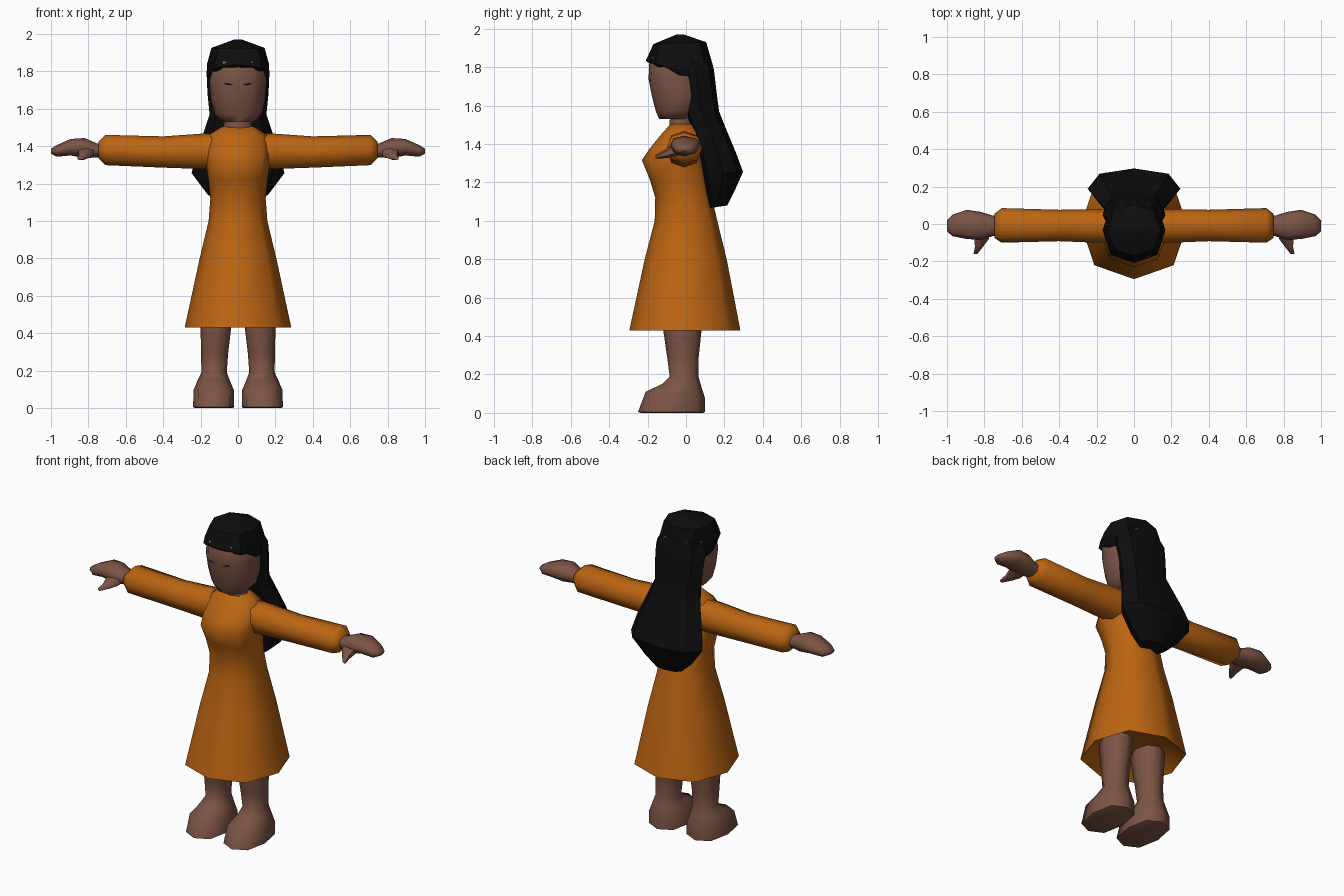
import bpy, bmesh, math
from mathutils import Vector


def material(name, rgb):
    m = bpy.data.materials.new(name)
    m.diffuse_color = (*rgb, 1)
    return m


ORANGE = material("orange_cloth", (0.50, 0.128, 0.006))
SKIN = material("brown_skin", (0.20, 0.088, 0.060))
BLACK = material("black_hair", (0.004, 0.004, 0.004))


def angles(n, boxy):
    """Unit outline with a vertex on each axis and slightly squared diagonals."""
    for i in range(n):
        a = 2 * math.pi * i / n
        k = 1 + (boxy - 1) * abs(math.sin(2 * a))
        yield math.sin(a) * k, -math.cos(a) * k


def zring(rx, front, back, zf, zb=None, cx=0, n=8, boxy=1.05):
    """Level or tilted ring: half width, front y, back y, front z, back z."""
    zb = zf if zb is None else zb
    pts = []
    for u, v in angles(n, boxy):
        t = (v + 1) / 2
        pts.append((cx + rx * u, front + (back - front) * t, zf + (zb - zf) * t))
    return pts


def xring(x, y0, y1, z0, z1, n=8, boxy=1.05):
    """Ring across the arm axis, given its y and z extents."""
    return [(x, (y0 + y1) / 2 + u * (y1 - y0) / 2, (z0 + z1) / 2 + v * (z1 - z0) / 2)
            for u, v in angles(n, boxy)]


def yring(x, y, z, rx, rz, n=6):
    return [(x + u * rx, y, z + v * rz) for u, v in angles(n, 1)]


def finish(name, bm, mat, sharp=60):
    bmesh.ops.recalc_face_normals(bm, faces=bm.faces)
    me = bpy.data.meshes.new(name)
    bm.to_mesh(me)
    bm.free()
    me.materials.append(mat)
    me.polygons.foreach_set("use_smooth", [True] * len(me.polygons))
    me.set_sharp_from_angle(angle=math.radians(sharp))
    ob = bpy.data.objects.new(name, me)
    bpy.context.collection.objects.link(ob)
    return ob


def loft(name, rings, mat, side=1, sharp=60):
    bm = bmesh.new()
    loops = [[bm.verts.new((x * side, y, z)) for x, y, z in r] for r in rings]
    n = len(loops[0])
    for a, b in zip(loops, loops[1:]):
        for i in range(n):
            j = (i + 1) % n
            bm.faces.new((a[i], a[j], b[j], b[i]))
    bm.faces.new(loops[0])
    bm.faces.new(loops[-1])
    return finish(name, bm, mat, sharp)


# Dress body, with a hollow under the hem
loft("dress", [
    zring(0.20, -0.20, 0.19, 0.50),
    zring(0.285, -0.295, 0.283, 0.43),
    zring(0.205, -0.215, 0.212, 0.80),
    zring(0.157, -0.163, 0.163, 1.00),
    zring(0.148, -0.160, 0.135, 1.12),
    zring(0.158, -0.190, 0.115, 1.22),
    zring(0.172, -0.230, 0.100, 1.315),
    zring(0.178, -0.190, 0.090, 1.375),
    zring(0.165, -0.125, 0.080, 1.455),
    zring(0.085, -0.080, 0.050, 1.505)], ORANGE)

# Neck and head
loft("neck", [
    zring(0.080, -0.090, 0.040, 1.46),
    zring(0.072, -0.080, 0.040, 1.58)], SKIN)
head = loft("head", [
    zring(0.085, -0.140, 0.020, 1.53, n=12),
    zring(0.125, -0.157, 0.080, 1.57, n=12),
    zring(0.145, -0.178, 0.110, 1.65, n=12),
    zring(0.152, -0.195, 0.120, 1.74, n=12),
    zring(0.150, -0.190, 0.120, 1.85, n=12),
    zring(0.090, -0.110, 0.070, 1.92, n=12)], SKIN)

# Hair crown with fringe
loft("hair_crown", [
    zring(0.150, -0.198, 0.120, 1.825, 1.69),
    zring(0.168, -0.210, 0.145, 1.835, 1.72),
    zring(0.166, -0.195, 0.140, 1.865, 1.81),
    zring(0.142, -0.170, 0.105, 1.92, 1.93),
    zring(0.020, -0.050, -0.010, 1.97)], BLACK, sharp=40)

# Long hair falling down the back
loft("long_hair", [
    zring(0.120, -0.050, 0.110, 1.88),
    zring(0.168, -0.055, 0.145, 1.79),
    zring(0.163, -0.022, 0.158, 1.68),
    zring(0.152, -0.015, 0.172, 1.57),
    zring(0.185, 0.030, 0.212, 1.47),
    zring(0.225, 0.062, 0.262, 1.35),
    zring(0.248, 0.080, 0.297, 1.255),
    zring(0.165, 0.100, 0.255, 1.13, 1.16),
    zring(0.085, 0.115, 0.215, 1.065, 1.08)], BLACK, sharp=40)

# Narrow eyes: thin plates laid on the face
bpy.context.view_layer.update()
for side, label in ((-1, "right"), (1, "left")):
    bm = bmesh.new()
    rows = []
    for x, low, high in ((0.028, 1.726, 1.730), (0.045, 1.725, 1.734),
                         (0.060, 1.727, 1.737), (0.072, 1.733, 1.738)):
        row = []
        for z in (low, high):
            hit, p, nrm, _ = head.ray_cast(Vector((x * side, -1, z)), Vector((0, 1, 0)))
            row.append(bm.verts.new(p + Vector((0, -0.003, 0))))
        rows.append(row)
    for a, b in zip(rows, rows[1:]):
        quad = (a[0], b[0], b[1], a[1])
        bm.faces.new(quad if side > 0 else quad[::-1])
    me = bpy.data.meshes.new(label + "_eye")
    bm.to_mesh(me)
    bm.free()
    me.materials.append(BLACK)
    bpy.context.collection.objects.link(bpy.data.objects.new(label + "_eye", me))

# Paired limbs
for side, label in ((-1, "right"), (1, "left")):
    loft(label + "_sleeve", [
        xring(0.08, -0.100, 0.075, 1.28, 1.470),
        xring(0.20, -0.100, 0.080, 1.278, 1.466),
        xring(0.40, -0.092, 0.076, 1.285, 1.452),
        xring(0.708, -0.100, 0.085, 1.298, 1.460),
        xring(0.745, -0.075, 0.055, 1.335, 1.425)], ORANGE, side)
    loft(label + "_hand", [
        xring(0.70, -0.060, 0.040, 1.340, 1.415),
        xring(0.755, -0.065, 0.045, 1.340, 1.415),
        xring(0.82, -0.085, 0.065, 1.335, 1.443),
        xring(0.895, -0.080, 0.076, 1.350, 1.438),
        xring(0.97, -0.065, 0.050, 1.343, 1.405),
        xring(1.00, -0.040, 0.020, 1.360, 1.385)], SKIN, side)
    loft(label + "_thumb", [
        yring(0.815, -0.040, 1.375, 0.055, 0.035),
        yring(0.815, -0.080, 1.360, 0.045, 0.030),
        yring(0.828, -0.120, 1.345, 0.026, 0.020),
        yring(0.848, -0.160, 1.333, 0.012, 0.008)], SKIN, side)
    # Leg and foot in one piece
    loft(label + "_leg", [
        zring(0.100, -0.235, 0.090, 0.0, cx=0.130, boxy=1.08),
        zring(0.110, -0.250, 0.100, 0.005, cx=0.130, boxy=1.08),
        zring(0.108, -0.210, 0.098, 0.110, 0.080, cx=0.130, boxy=1.08),
        zring(0.088, -0.125, 0.080, 0.150, 0.135, cx=0.130),
        zring(0.068, -0.085, 0.065, 0.190, cx=0.128),
        zring(0.072, -0.098, 0.066, 0.290, cx=0.125),
        zring(0.083, -0.120, 0.082, 0.440, cx=0.118),
        zring(0.085, -0.120, 0.085, 0.540, cx=0.115)], SKIN, side)
